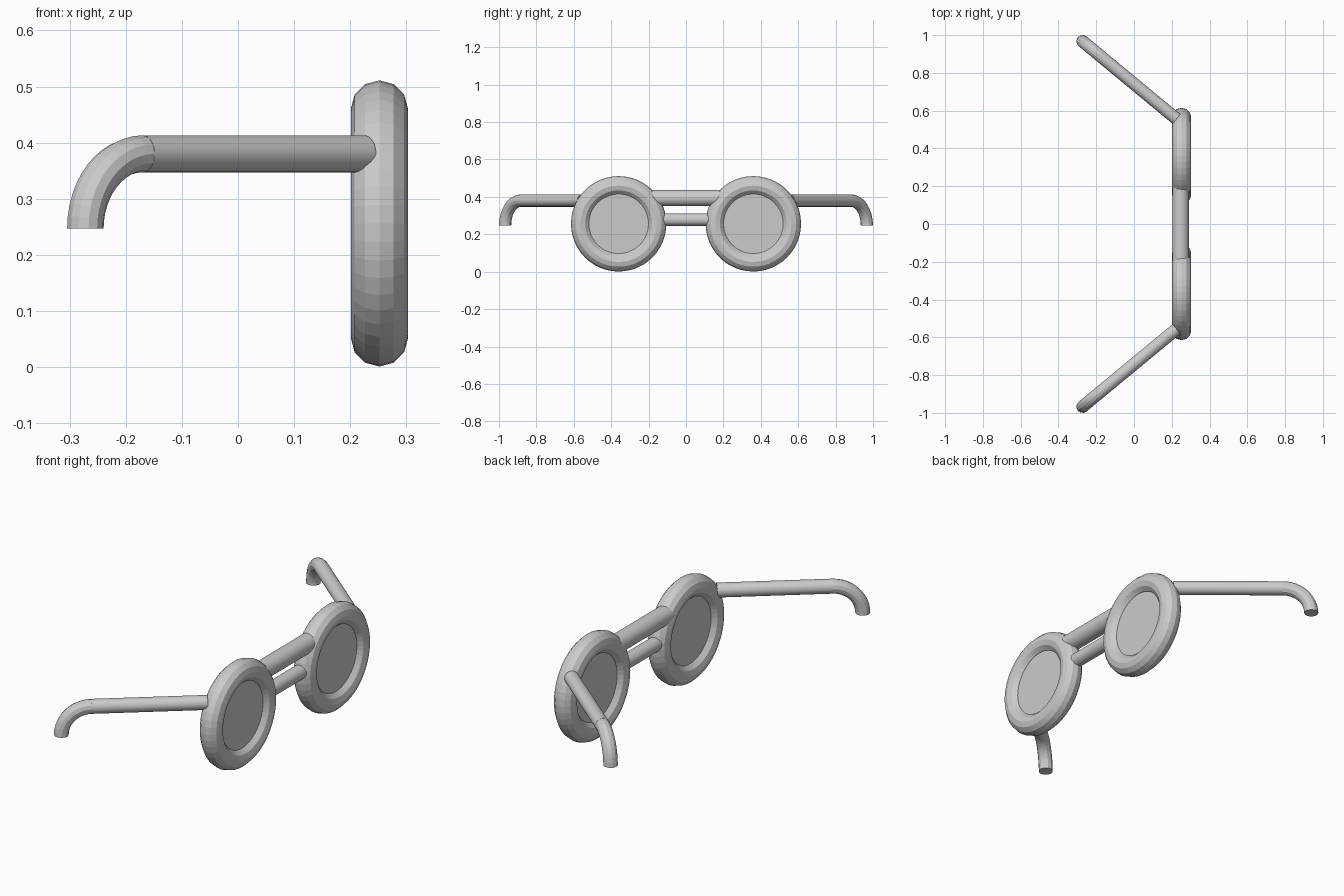
import bpy, bmesh, math
from mathutils import Vector, Matrix

if "Cube" in bpy.data.objects:
    bpy.data.objects.remove(bpy.data.objects["Cube"])


def finish(bm, name, mirror=False, smooth=False):
    bmesh.ops.recalc_face_normals(bm, faces=bm.faces)
    me = bpy.data.meshes.new(name)
    bm.to_mesh(me)
    bm.free()
    ob = bpy.data.objects.new(name, me)
    bpy.context.collection.objects.link(ob)
    if mirror:
        m = ob.modifiers.new("mirror", 'MIRROR')
        m.use_axis = (False, True, False)
        m.use_mirror_merge = False
    if smooth:
        bpy.ops.object.select_all(action='DESELECT')
        ob.select_set(True)
        bpy.context.view_layer.objects.active = ob
        bpy.ops.object.shade_smooth_by_angle(angle=math.radians(30))
    return ob


def rod(name, a, b, r, sides=32, mirror=False):
    a, b = Vector(a), Vector(b)
    d = b - a
    rot = d.to_track_quat('Z', 'Y').to_matrix().to_4x4()
    bm = bmesh.new()
    bmesh.ops.create_cone(bm, cap_ends=True, segments=sides, radius1=r, radius2=r,
                          depth=d.length,
                          matrix=Matrix.Translation((a + b) / 2) @ rot)
    return finish(bm, name, mirror, smooth=True)


def ring_sweep(name, start, u, v, r, sides, cent, axis, angle, steps, cap):
    """Spin a circle (plane u, v) about an axis to make a torus or an elbow."""
    bm = bmesh.new()
    vs = [bm.verts.new(start + r * (u * math.cos(t) + v * math.sin(t)))
          for t in (2 * math.pi * i / sides for i in range(sides))]
    geom = [bm.edges.new((vs[i], vs[(i + 1) % sides])) for i in range(sides)]
    bmesh.ops.spin(bm, geom=vs + geom, cent=cent, axis=axis, angle=angle, steps=steps)
    bmesh.ops.remove_doubles(bm, verts=bm.verts, dist=1e-5)
    if cap:
        bmesh.ops.holes_fill(bm, edges=[e for e in bm.edges if e.is_boundary], sides=0)
    return finish(bm, name, mirror=True)


X, Y, Z = Vector((1, 0, 0)), Vector((0, 1, 0)), Vector((0, 0, 1))

# Round rims
rim = Vector((0.252, 0.36, 0.256))
ring_sweep("rim", rim + Z * 0.204, Z, X, 0.051, 12, rim, X, 2 * math.pi, 48, False)

# Lenses
rod("lens", rim - X * 0.023, rim + X * 0.023, 0.175, 48, mirror=True)

# Double bridge
rod("upper_bridge", (0.247, -0.205, 0.394), (0.247, 0.205, 0.394), 0.044)
rod("lower_bridge", (0.25, -0.15, 0.278), (0.25, 0.15, 0.278), 0.034)

# Splayed temple arms
tip = Vector((-0.272, 0.967, 0.247))
hinge = Vector((0.225, 0.556, 0.38))
bend = 0.133
along = (Vector((tip.x, tip.y, 0)) - Vector((hinge.x, hinge.y, 0))).normalized()
knee = Vector((tip.x, tip.y, 0.38)) - along * bend
rod("temple_arm", hinge, knee, 0.033, mirror=True)

# Downward ear hooks
ring_sweep("ear_hook", knee, Z, along.cross(Z), 0.033, 12, knee - Z * bend,
           Z.cross(along), math.pi / 2, 12, True)
